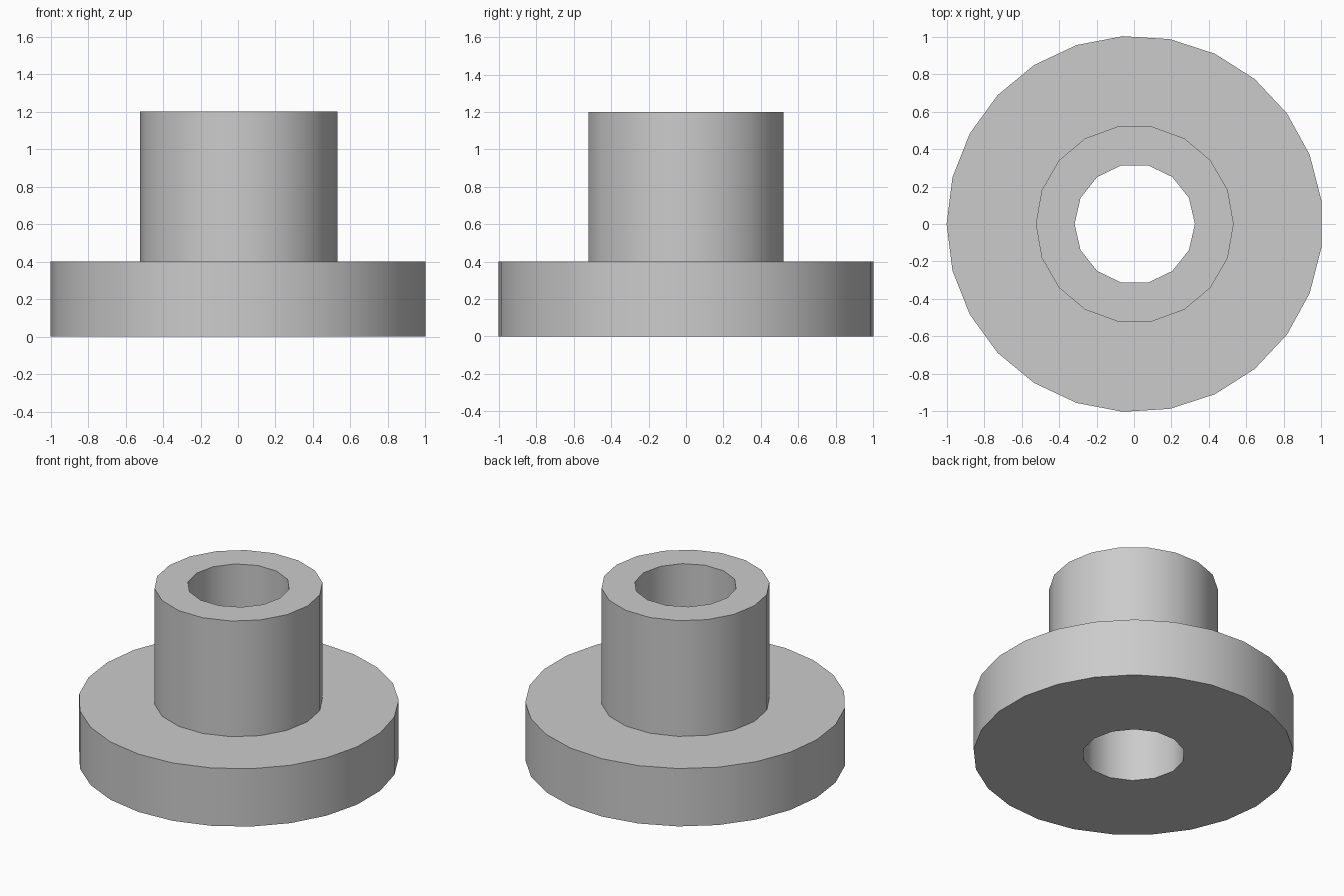
import bpy, bmesh, math

cube = bpy.data.objects.get("Cube")
if cube:
    bpy.data.objects.remove(cube, do_unlink=True)

CENTRE_X = 0.004
BASE, SHOULDER, TOP = 0.0, 0.4, 1.2

grey = bpy.data.materials.new("plain grey")
grey.use_nodes = True
colour = (0.6, 0.6, 0.6, 1)
grey.diffuse_color = colour
grey.node_tree.nodes["Principled BSDF"].inputs["Base Color"].default_value = colour

bm = bmesh.new()


def ring(radius, sides, z):
    """Closed polygon starting at the -x side; returns its vertices and edges."""
    verts = []
    for i in range(sides):
        a = math.pi + math.tau * i / sides
        verts.append(bm.verts.new((CENTRE_X + radius * math.cos(a), radius * math.sin(a), z)))
    edges = [bm.edges.new((verts[i - 1], verts[i])) for i in range(sides)]
    return verts, edges


def wall(lower, upper):
    """Upright wall between two matching rings."""
    a, b = lower[0], upper[0]
    for i in range(len(a)):
        bm.faces.new((a[i - 1], a[i], b[i], b[i - 1])).smooth = True


def annulus(outer, inner, up):
    """Flat face between two rings at the same height."""
    bmesh.ops.triangle_fill(bm, edges=outer[1] + inner[1], use_beauty=True, normal=(0, 0, up))


# Flange, hub and through bore outlines
flange_low, flange_high = [ring(1.004, 25, z) for z in (BASE, SHOULDER)]
hub_low, hub_high = [ring(0.528, 18, z) for z in (SHOULDER, TOP)]
bore_low, bore_high = [ring(0.321, 14, z) for z in (BASE, TOP)]

# Walls
for pair in ((flange_low, flange_high), (hub_low, hub_high), (bore_low, bore_high)):
    wall(*pair)

# Underside, shoulder and top rim
annulus(flange_low, bore_low, -1)
annulus(flange_high, hub_low, 1)
annulus(hub_high, bore_high, 1)

bmesh.ops.recalc_face_normals(bm, faces=bm.faces[:])
mesh = bpy.data.meshes.new("flanged_bushing")
bm.to_mesh(mesh)
bm.free()
mesh.materials.append(grey)

bushing = bpy.data.objects.new("flanged_bushing", mesh)
bpy.context.collection.objects.link(bushing)
bpy.ops.object.select_all(action="DESELECT")
bushing.select_set(True)
bpy.context.view_layer.objects.active = bushing
bpy.ops.object.shade_smooth_by_angle(angle=math.radians(30))
